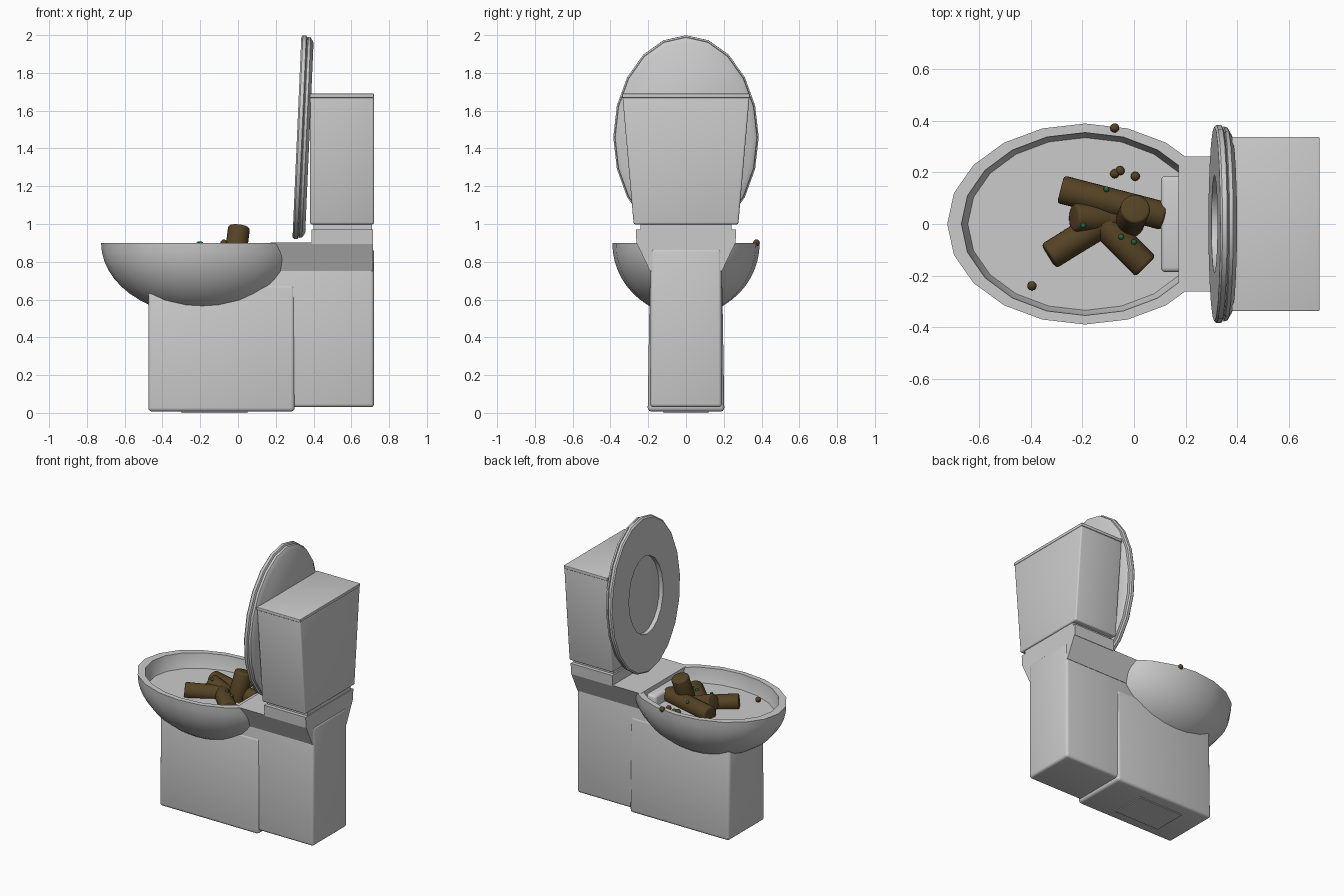
import bpy, bmesh, math
from mathutils import Vector, Matrix

if "Cube" in bpy.data.objects:
    bpy.data.objects.remove(bpy.data.objects["Cube"])

SEG = 20


def paint(name, color):
    m = bpy.data.materials.new(name)
    m.diffuse_color = color
    m.use_nodes = True
    m.node_tree.nodes["Principled BSDF"].inputs["Base Color"].default_value = m.diffuse_color
    return m


def finish(name, bm, angle=35, mat=None):
    bmesh.ops.recalc_face_normals(bm, faces=bm.faces)
    me = bpy.data.meshes.new(name)
    bm.to_mesh(me)
    bm.free()
    ob = bpy.data.objects.new(name, me)
    bpy.context.collection.objects.link(ob)
    if mat:
        me.materials.append(mat)
    bpy.ops.object.select_all(action='DESELECT')
    ob.select_set(True)
    bpy.context.view_layer.objects.active = ob
    bpy.ops.object.shade_smooth_by_angle(angle=math.radians(angle))
    return ob


def loft(name, rings, matrix, closed=False):
    """Skin elliptical rings given as (rx, ry, z)."""
    bm = bmesh.new()
    loops = [[bm.verts.new((rx * math.cos(2 * math.pi * i / SEG),
                            ry * math.sin(2 * math.pi * i / SEG), z))
              for i in range(SEG)] for rx, ry, z in rings]
    pairs = list(zip(loops, loops[1:]))
    if closed:
        pairs.append((loops[-1], loops[0]))
    else:
        bm.faces.new(loops[0])
        bm.faces.new(loops[-1])
    for a, b in pairs:
        for i in range(SEG):
            j = (i + 1) % SEG
            bm.faces.new((a[i], a[j], b[j], b[i]))
    bm.transform(matrix)
    return finish(name, bm)


def box(name, x0, x1, y_low, y_high, z0, z1, bevel=0.0):
    """Box whose half width runs from y_low at the bottom to y_high at the top."""
    bm = bmesh.new()
    bmesh.ops.create_cube(bm, size=1)
    for v in bm.verts:
        top = v.co.z > 0
        v.co = Vector((x1 if v.co.x > 0 else x0,
                       math.copysign(y_high if top else y_low, v.co.y),
                       z1 if top else z0))
    if bevel:
        bmesh.ops.bevel(bm, geom=bm.edges[:], offset=bevel, segments=3,
                        profile=0.5, affect='EDGES')
    return finish(name, bm)


def log(name, a, b, r, mat):
    """Round-edged cylinder between two points."""
    a, b = Vector(a), Vector(b)
    d = b - a
    bm = bmesh.new()
    bmesh.ops.create_cone(bm, cap_ends=True, segments=24, radius1=r, radius2=r, depth=d.length)
    rim = [e for e in bm.edges if abs(e.verts[0].co.z - e.verts[1].co.z) < 1e-5]
    bmesh.ops.bevel(bm, geom=rim, offset=0.012, segments=3, profile=0.5, affect='EDGES')
    rot = Vector((0, 0, 1)).rotation_difference(d).to_matrix().to_4x4()
    bm.transform(Matrix.Translation((a + b) / 2) @ rot)
    return finish(name, bm, 40, mat)


def ball(name, pos, r, mat):
    bm = bmesh.new()
    bmesh.ops.create_uvsphere(bm, u_segments=12, v_segments=8, radius=r)
    bm.transform(Matrix.Translation(pos))
    return finish(name, bm, 60, mat)


# bowl: outer half ellipsoid, flat rim, inner wall and floor
outer = []
for k in range(13):
    a = math.radians(88 - 88 * k / 12)
    outer.append((0.535 * math.cos(a), 0.39 * math.cos(a), 0.9 - 0.385 * math.sin(a)))
inner = [(0.48, 0.355, 0.9), (0.474, 0.35, 0.85), (0.455, 0.335, 0.8)]
loft("bowl", outer + inner, Matrix.Translation((-0.19, 0, 0)))

# drain in the bowl floor
loft("drain", [(0.085, 0.085, 0.79), (0.085, 0.085, 0.803)], Matrix.Translation((-0.01, 0, 0)))

# pedestal
box("front_pedestal", -0.475, 0.30, 0.203, 0.192, 0.007, 0.68, 0.02)
box("back_pedestal", 0.105, 0.72, 0.19, 0.187, 0.03, 0.87, 0.018)
box("foot_plate", -0.30, 0.05, 0.12, 0.12, 0.0, 0.02)

# shelf behind the bowl, and the tank on it
box("shelf", 0.172, 0.715, 0.19, 0.262, 0.75, 0.901)
box("tank_plinth", 0.39, 0.715, 0.262, 0.266, 0.895, 0.972)
box("tank_neck", 0.40, 0.71, 0.24, 0.24, 0.96, 1.02)
box("tank", 0.382, 0.72, 0.277, 0.336, 0.998, 1.672, 0.01)
box("tank_lid", 0.38, 0.72, 0.338, 0.338, 1.668, 1.69, 0.004)

# raised seat ring and cover, leaning back
lean = Matrix.Translation((0.312, 0, 1.46)) @ Matrix.Rotation(math.radians(92.5), 4, 'Y')
loft("seat", [(0.27, 0.19, 0.0), (0.53, 0.378, 0.0), (0.54, 0.385, 0.008),
              (0.54, 0.385, 0.026), (0.53, 0.376, 0.032), (0.27, 0.19, 0.032)], lean, True)
loft("seat_cover", [(0.52, 0.365, 0.03), (0.532, 0.378, 0.036), (0.53, 0.375, 0.05),
                    (0.505, 0.348, 0.066)], lean)

# brown logs and crumbs, green specks
brown = paint("brown", (0.09, 0.055, 0.018, 1))
green = paint("green", (0.02, 0.13, 0.05, 1))
logs = [((-0.02, 0.0, 0.78), (0.006, 0.06, 0.985), 0.058),
        ((-0.285, 0.135, 0.825), (0.12, 0.03, 0.825), 0.055),
        ((-0.235, 0.025, 0.86), (-0.03, 0.02, 0.78), 0.056),
        ((-0.33, -0.125, 0.83), (0.0, 0.08, 0.80), 0.055),
        ((0.045, -0.165, 0.815), (-0.15, 0.03, 0.815), 0.055)]
for i, (a, b, r) in enumerate(logs):
    log(f"log_{i + 1}", a, b, r, brown)
crumbs = [(-0.075, 0.373, 0.9), (-0.075, 0.195, 0.815), (-0.054, 0.207, 0.815),
          (0.005, 0.185, 0.815), (-0.396, -0.24, 0.82)]
for i, p in enumerate(crumbs):
    ball(f"crumb_{i + 1}", p, 0.018, brown)
specks = [(-0.107, 0.135, 0.868), (-0.197, -0.006, 0.898), (-0.05, -0.05, 0.868), (0.0, -0.07, 0.86)]
for i, p in enumerate(specks):
    ball(f"speck_{i + 1}", p, 0.011, green)
